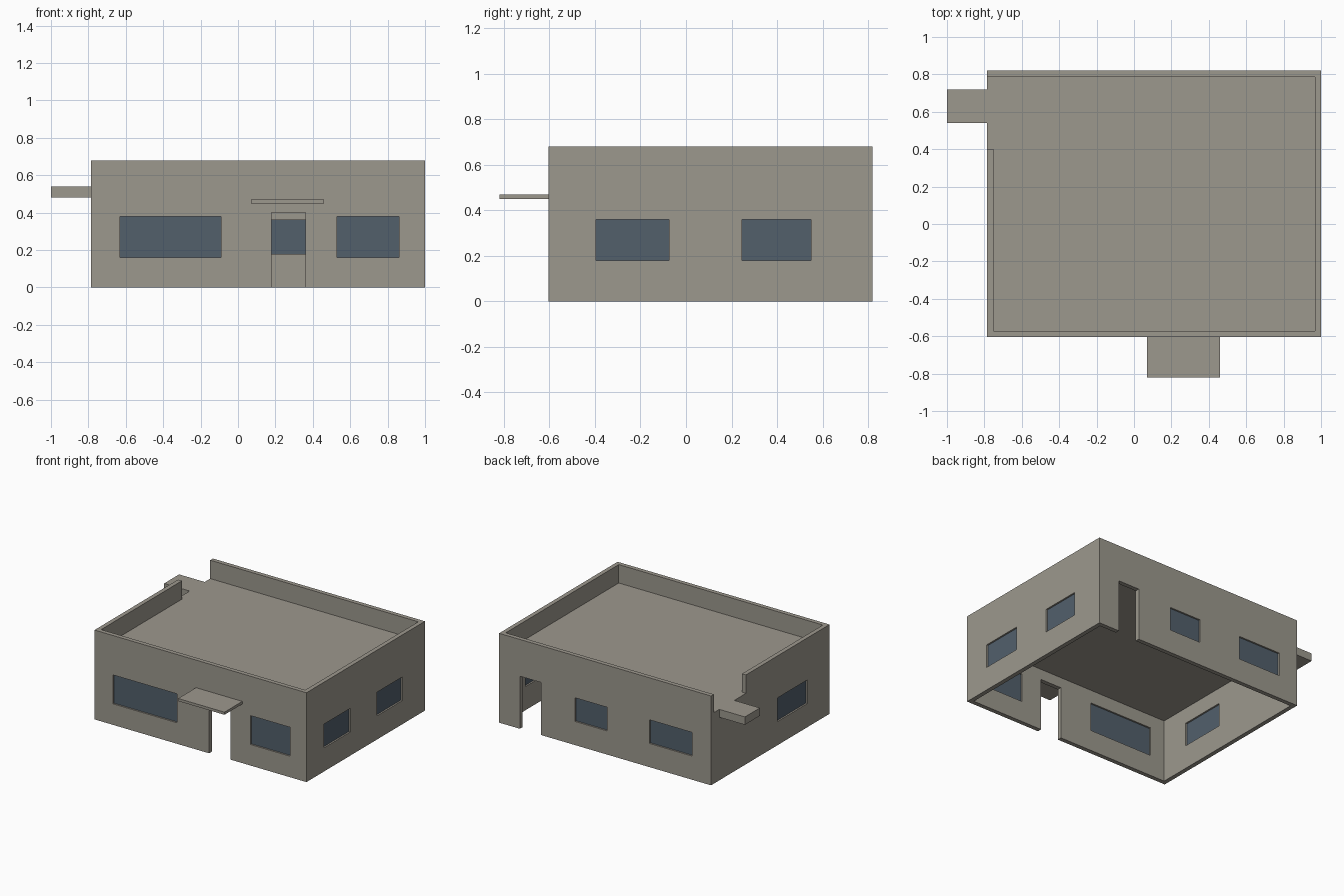
import bpy

if "Cube" in bpy.data.objects:
    bpy.data.objects.remove(bpy.data.objects["Cube"])

X0, X1 = -0.785, 1.0      # house footprint
Y0, Y1 = -0.605, 0.82
HEIGHT, WALL = 0.68, 0.033
ROOF_LOW, ROOF_TOP = 0.48, 0.54


def material(name, rgb):
    m = bpy.data.materials.new(name)
    m.diffuse_color = (*rgb, 1)
    m.use_nodes = True
    m.node_tree.nodes["Principled BSDF"].inputs["Base Color"].default_value = m.diffuse_color
    return m


concrete = material("concrete", (0.335, 0.315, 0.27))
glass_blue = material("glass blue", (0.085, 0.116, 0.148))


def box(name, x, y, z, mat):
    """Axis-aligned box from (low, high) ranges."""
    corners = [(a, b, c) for a in x for b in y for c in z]
    faces = [(0, 1, 3, 2), (4, 6, 7, 5), (0, 4, 5, 1),
             (2, 3, 7, 6), (0, 2, 6, 4), (1, 5, 7, 3)]
    mesh = bpy.data.meshes.new(name)
    mesh.from_pydata(corners, [], faces)
    mesh.materials.append(mat)
    obj = bpy.data.objects.new(name, mesh)
    bpy.context.collection.objects.link(obj)
    return obj


# House body: one solid block, hollowed and pierced below
house = box("house_walls", (X0, X1), (Y0, Y1), (0, HEIGHT), concrete)


def cut(name, x, y, z):
    cutter = box(name + "_cutter", x, y, z, concrete)
    cutter.hide_render = True
    cutter.display_type = 'WIRE'
    mod = house.modifiers.new(name, 'BOOLEAN')
    mod.operation = 'DIFFERENCE'
    mod.solver = 'EXACT'
    mod.object = cutter


inner_x = (X0 + WALL, X1 - WALL)
inner_y = (Y0 + WALL, Y1 - WALL)
cut("room", inner_x, inner_y, (-0.1, ROOF_LOW))
cut("roof_terrace", inner_x, inner_y, (ROOF_TOP, 0.9))
cut("parapet_gap", (X0 - 0.1, X0 + 0.1), (0.40, Y1 - WALL), (ROOF_TOP, 0.9))


def span(side, u, depth):
    """x and y ranges of an opening on one side; depth is its range into the wall."""
    near, far = depth
    return {"front": (u, (Y0 + near, Y0 + far)),
            "back": (u, (Y1 - far, Y1 - near)),
            "left": ((X0 + near, X0 + far), u),
            "right": ((X1 - far, X1 - near), u)}[side]


# Doorways
for side, u in (("front", (0.18, 0.36)), ("back", (0.645, 0.825))):
    cut(side + "_door", *span(side, u, (-0.05, WALL + 0.05)), (-0.1, 0.40))

# Windows with thin panes set in the middle of the wall
windows = [
    ("front", (-0.63, -0.09), (0.16, 0.38)),
    ("front", (0.53, 0.86), (0.16, 0.38)),
    ("right", (-0.395, -0.075), (0.18, 0.36)),
    ("right", (0.245, 0.55), (0.18, 0.36)),
    ("back", (0.09, 0.36), (0.18, 0.36)),
    ("back", (-0.625, -0.265), (0.18, 0.36)),
    ("left", (-0.34, 0.02), (0.18, 0.36)),
]
for i, (side, u, z) in enumerate(windows):
    cut(f"{side}_window_{i}", *span(side, u, (-0.05, WALL + 0.05)), z)
    box(f"{side}_pane_{i}", *span(side, u, (WALL / 2 - 0.004, WALL / 2 + 0.004)),
        z, glass_blue)

# Canopy over the front door and the landing beside the roof
box("door_canopy", (0.07, 0.46), (-0.82, Y0), (0.45, 0.47), concrete)
box("roof_landing", (-1.0, X0), (0.54, 0.72), (ROOF_LOW, ROOF_TOP), concrete)
